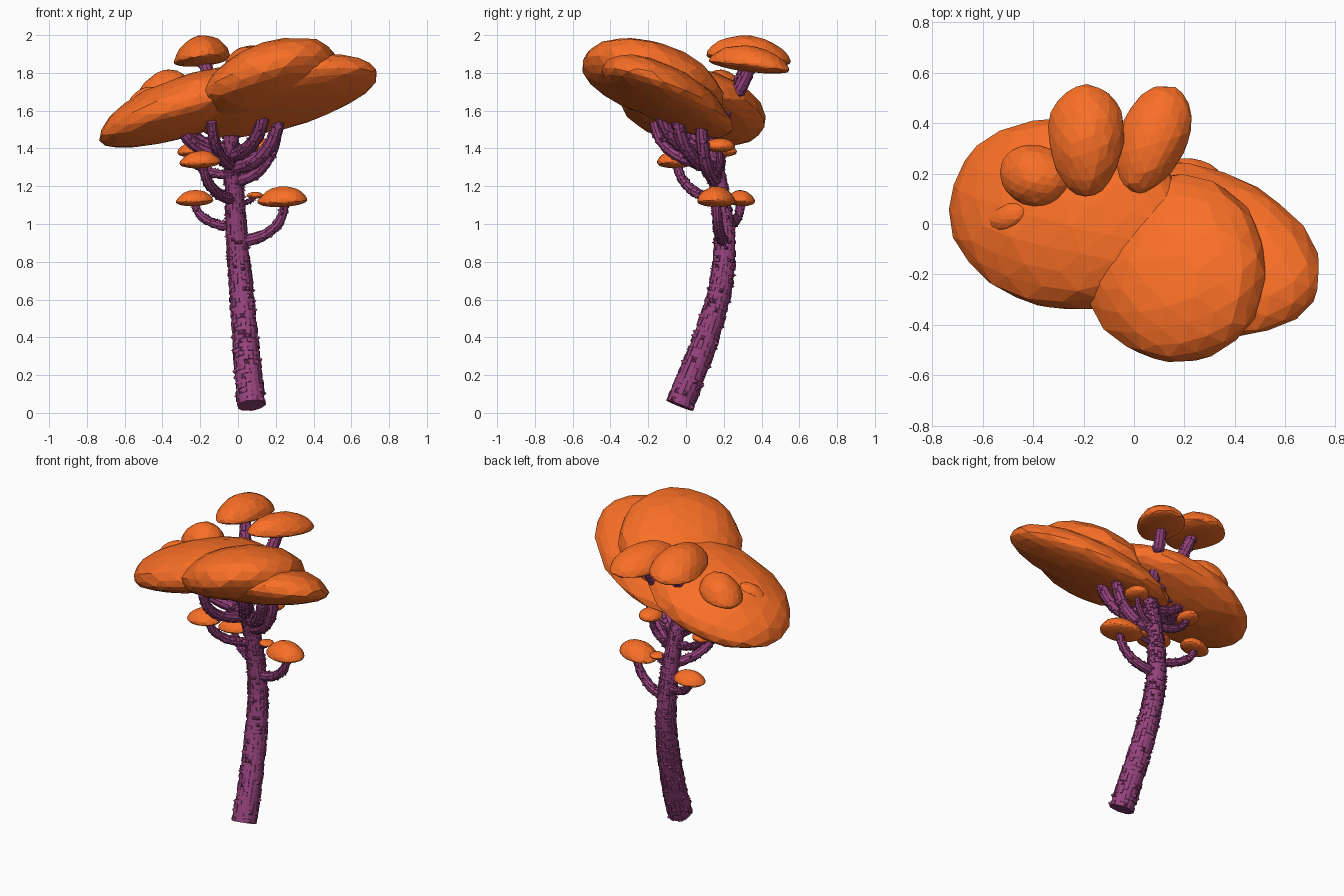
import bpy, bmesh, math, random
from mathutils import Vector, Matrix

if "Cube" in bpy.data.objects:
    bpy.data.objects.remove(bpy.data.objects["Cube"])

random.seed(4)


def material(name, color):
    m = bpy.data.materials.new(name)
    m.diffuse_color = color
    m.use_nodes = True
    m.node_tree.nodes["Principled BSDF"].inputs["Base Color"].default_value = m.diffuse_color
    return m


BARK = material("purple_bark", (0.30, 0.055, 0.20, 1))
LEAF = material("orange_cap", (0.95, 0.16, 0.02, 1))


def finish(bm, name, mat):
    bmesh.ops.recalc_face_normals(bm, faces=bm.faces)
    me = bpy.data.meshes.new(name)
    bm.to_mesh(me)
    bm.free()
    me.materials.append(mat)
    ob = bpy.data.objects.new(name, me)
    bpy.context.collection.objects.link(ob)
    return ob


def spline(points, t):
    """Catmull-Rom point at t in 0..1."""
    p = [Vector(q) for q in points]
    p = [2 * p[0] - p[1]] + p + [2 * p[-1] - p[-2]]
    f = t * (len(points) - 1)
    i = min(int(f), len(points) - 2)
    u = f - i
    a, b, c, d = p[i:i + 4]
    return 0.5 * (2 * b + (c - a) * u + (2 * a - 5 * b + 4 * c - d) * u * u
                  + (3 * b - a - 3 * c + d) * u ** 3)


def tube(name, points, r0, r1, sides, rings, rough):
    """Tapered tube with raised bark plates and small thorns."""
    bm = bmesh.new()
    path = [spline(points, k / rings) for k in range(rings + 1)]
    rows = []
    ref = Vector((1, 0.3, 0))
    for k, c in enumerate(path):
        tan = (path[min(k + 1, rings)] - path[max(k - 1, 0)]).normalized()
        u = (ref - tan * ref.dot(tan)).normalized()
        ref = u
        v = tan.cross(u)
        r = r0 + (r1 - r0) * k / rings
        rows.append([bm.verts.new(c + r * (u * math.cos(a) + v * math.sin(a)))
                     for a in (math.tau * j / sides for j in range(sides))])
    side = []
    for lo, hi in zip(rows, rows[1:]):
        for j in range(sides):
            n = (j + 1) % sides
            side.append(bm.faces.new((lo[j], lo[n], hi[n], hi[j])))
    bm.faces.new(rows[0][::-1])
    bm.faces.new(rows[-1])
    bm.normal_update()
    # bark plates
    plates = random.sample(side, int(len(side) * 0.35))
    rest = [f for f in side if f not in set(plates)]
    for f in bmesh.ops.extrude_discrete_faces(bm, faces=plates)["faces"]:
        bmesh.ops.translate(bm, verts=f.verts, vec=f.normal * rough * random.uniform(0.4, 1))
    # thorns
    for f in random.sample(rest, int(len(rest) * 0.15)):
        n = f.normal.copy()
        tip = bmesh.ops.poke(bm, faces=[f])["verts"][0]
        tip.co += n * rough * 2.2
    return finish(bm, name, BARK)


def cap(name, centre, rx, ry, up, down, slope=(0, 0), turn=0, taper=0, peak=1.0):
    """Faceted dome with a shallow underside, leaning by slope."""
    bm = bmesh.new()
    bmesh.ops.create_icosphere(bm, subdivisions=3, radius=1)
    rot = Matrix.Rotation(math.radians(turn), 3, 'Z')
    spin = Matrix.Rotation(random.uniform(0, 6), 3, (0.3, 0.5, 0.8))
    for v in bm.verts:
        p = spin @ v.co
        p *= random.uniform(0.975, 1.015)
        p.x *= 1 + taper * p.y
        q = rot @ Vector((p.x * rx, p.y * ry, 0))
        q.z = (up * p.z ** peak if p.z > 0 else down * p.z) + slope[0] * q.x + slope[1] * q.y
        v.co = q + Vector(centre)
    return finish(bm, name, LEAF)


# Trunk
TRUNK = [(0.07, -0.035, 0.04), (0.04, 0.1, 0.38), (0.015, 0.185, 0.68),
         (-0.005, 0.205, 0.92), (-0.02, 0.175, 1.18), (-0.035, 0.12, 1.4), (-0.04, 0.08, 1.57)]
tube("trunk", TRUNK, 0.073, 0.036, 18, 85, 0.007)

# Large canopy caps
cap("canopy_left", (-0.265, 0.04, 1.59), 0.475, 0.385, 0.2, 0.12, (0.28, -0.12), -8)
cap("canopy_front", (0.165, -0.175, 1.745), 0.37, 0.375, 0.205, 0.15, (0.26, -0.24))
cap("canopy_right", (0.26, -0.1, 1.655), 0.5, 0.32, 0.17, 0.1, (0.2, -0.34), -20)

# Small caps: centre, radii, up, down, slope, turn, taper, peak
SMALL = [
    ((-0.19, 0.33, 1.875), 0.15, 0.225, 0.125, 0.035, (0.1, -0.08), 0, 0.15, 1.3),
    ((0.075, 0.335, 1.84), 0.135, 0.225, 0.105, 0.035, (0.05, -0.13), -22, 0.12, 1.3),
    ((-0.39, 0.19, 1.70), 0.145, 0.125, 0.115, 0.04, (0.2, -0.1), -20, 0, 1.3),
    ((-0.49, 0.03, 1.635), 0.1, 0.065, 0.09, 0.03, (0.25, 0), 25, 0),
    ((0.235, 0.16, 1.12), 0.135, 0.1, 0.08, 0.03, (0.05, 0), -15, 0, 1.3),
    ((-0.23, 0.29, 1.12), 0.1, 0.075, 0.06, 0.025, (0.05, -0.05), 10, 0, 1.3),
    ((0.09, 0.17, 1.15), 0.045, 0.045, 0.02, 0.015),
    ((-0.2, -0.06, 1.325), 0.11, 0.095, 0.065, 0.03, (0.05, 0), 0, 0, 1.3),
    ((-0.26, 0.19, 1.38), 0.06, 0.08, 0.045, 0.025, (0.05, 0)),
    ((0.13, 0.18, 1.41), 0.07, 0.08, 0.045, 0.03),
    ((0.2, 0.11, 1.56), 0.11, 0.09, 0.065, 0.05, (0.1, -0.1)),
]
for i, s in enumerate(SMALL):
    cap(f"small_cap_{i + 1}", *s)

# Branches: trunk fraction, tip, radius, sweep (1 = outward then up, 0.5 = straight)
BRANCHES = [
    (0.49, (0.25, 0.16, 1.12), 0.027, 0.95),
    (0.54, (-0.23, 0.29, 1.12), 0.023, 0.95),
    (0.62, (0.09, 0.17, 1.15), 0.012, 0.95),
    (0.63, (-0.19, -0.05, 1.33), 0.026, 0.9),
    (0.72, (-0.25, 0.19, 1.38), 0.022, 0.95),
    (0.71, (0.13, 0.18, 1.41), 0.018, 0.95),
    (0.70, (0.21, 0.08, 1.57), 0.034, 0.95),
    (0.75, (0.22, -0.05, 1.62), 0.036, 0.95),
    (0.80, (0.14, -0.14, 1.62), 0.034, 0.9),
    (0.76, (-0.14, -0.17, 1.54), 0.03, 0.9),
    (0.80, (-0.30, 0.02, 1.53), 0.034, 0.9),
    (0.83, (-0.26, 0.14, 1.53), 0.028, 0.9),
    (0.90, (-0.18, 0.34, 1.87), 0.038, 0.6),
    (0.90, (0.07, 0.34, 1.83), 0.038, 0.6),
    (0.92, (-0.38, 0.18, 1.70), 0.028, 0.9),
]
for i, (t, tip, r, sweep) in enumerate(BRANCHES):
    a, b = spline(TRUNK, t), Vector(tip)
    rise = 0.1 + 0.9 * (0.95 - sweep)
    ctrl = Vector((a.x + sweep * (b.x - a.x), a.y + sweep * (b.y - a.y), a.z + rise * (b.z - a.z)))
    pts = [a.lerp(ctrl, u).lerp(ctrl.lerp(b, u), u) for u in (0, 0.25, 0.5, 0.75, 1)]
    tube(f"branch_{i + 1}", pts, r * 1.1, r * 0.85, 10, 24, 0.005)
